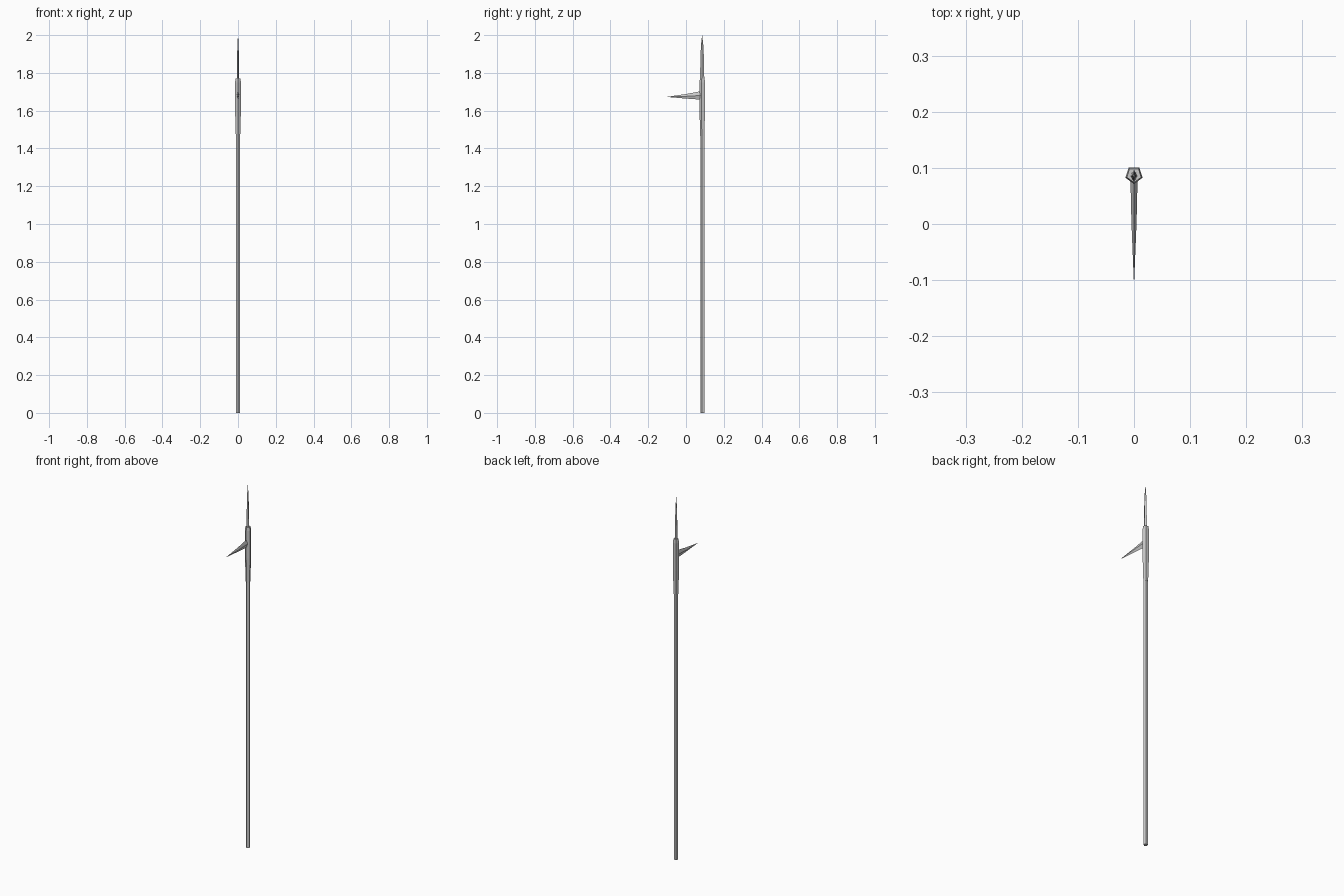
import bpy, bmesh, math

if "Cube" in bpy.data.objects:
    bpy.data.objects.remove(bpy.data.objects["Cube"])

CY = 0.0875  # pole axis


def loft(name, rings):
    """Skin closed rings of equal length and cap both ends."""
    bm = bmesh.new()
    loops = [[bm.verts.new(p) for p in ring] for ring in rings]
    n = len(loops[0])
    for a, b in zip(loops, loops[1:]):
        for i in range(n):
            j = (i + 1) % n
            bm.faces.new((a[i], a[j], b[j], b[i]))
    bm.faces.new(loops[0][::-1])
    bm.faces.new(loops[-1])
    bmesh.ops.recalc_face_normals(bm, faces=bm.faces)
    me = bpy.data.meshes.new(name)
    bm.to_mesh(me)
    bm.free()
    ob = bpy.data.objects.new(name, me)
    bpy.context.collection.objects.link(ob)
    return ob


def pentagon(r, z):
    # one corner towards the front, flat side at the back
    return [(r * math.sin(k * math.tau / 5), CY - r * math.cos(k * math.tau / 5), z)
            for k in range(5)]


def diamond_z(rx, ry, z, y=CY - 0.002):
    return [(rx, y, z), (0, y + ry, z), (-rx, y, z), (0, y - ry, z)]


def diamond_y(rx, y, z_low, z_high):
    mid = (z_low + z_high) / 2
    return [(rx, y, mid), (0, y, z_high), (-rx, y, mid), (0, y, z_low)]


# wooden shaft
loft("shaft", [pentagon(0.0115, 0.0), pentagon(0.0115, 1.5)])

# metal socket, tapered at both ends
loft("socket", [pentagon(0.0122, 1.465), pentagon(0.0162, 1.60),
                pentagon(0.0162, 1.75), pentagon(0.0135, 1.77)])

# top spike
loft("spike", [diamond_z(0.0065, 0.0115, 1.765), diamond_z(0.0045, 0.0085, 1.90),
               diamond_z(0.003, 0.006, 1.95), diamond_z(0.0003, 0.0004, 2.0)])

# side hook
loft("hook", [diamond_y(0.0065, 0.085, 1.658, 1.704), diamond_y(0.0045, 0.0, 1.664, 1.688),
              diamond_y(0.0004, -0.1, 1.6725, 1.6735)])
